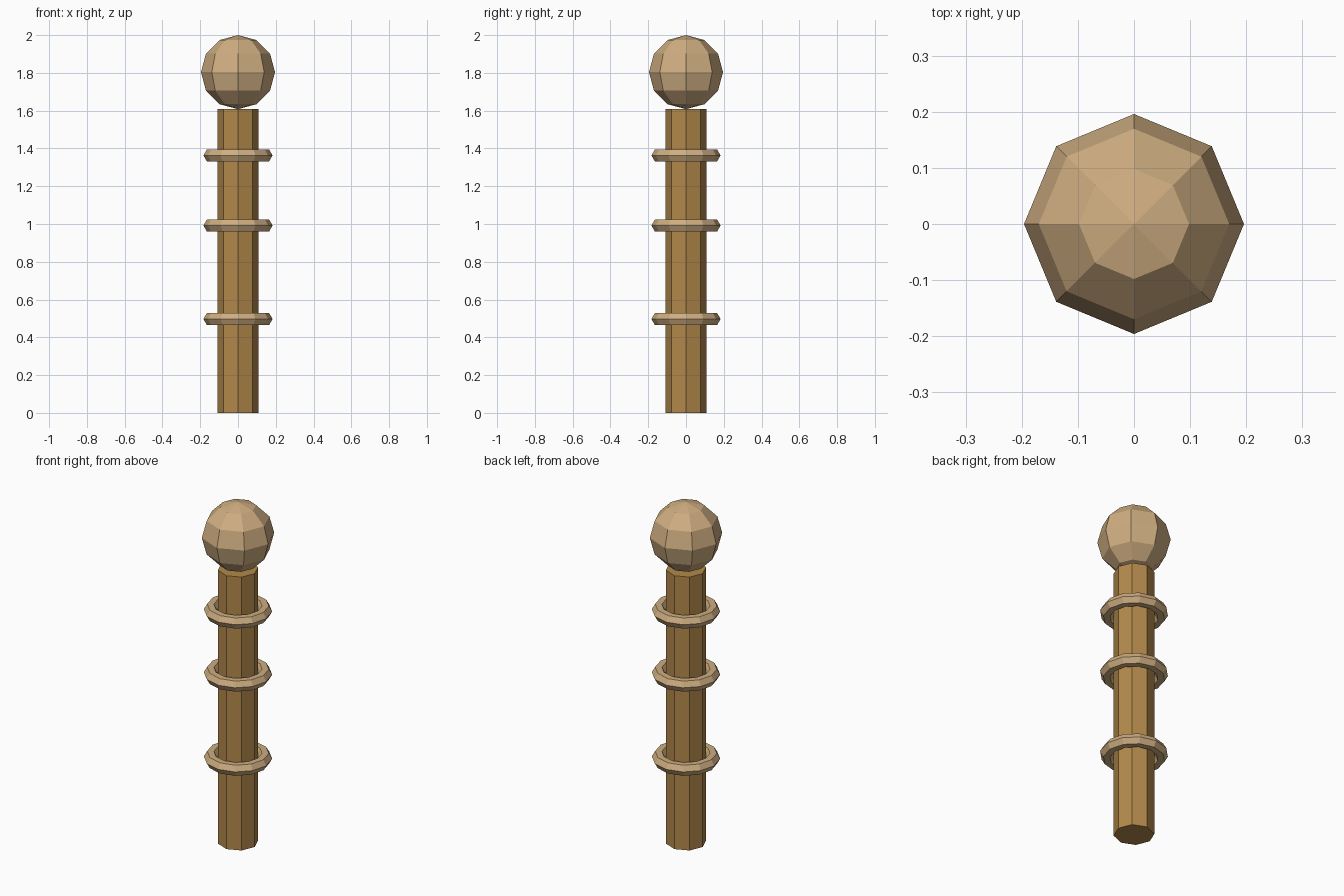
import bpy

if "Cube" in bpy.data.objects:
    bpy.data.objects.remove(bpy.data.objects["Cube"])


def material(name, rgb):
    m = bpy.data.materials.new(name)
    m.diffuse_color = (*rgb, 1.0)
    m.use_nodes = True
    m.node_tree.nodes["Principled BSDF"].inputs["Base Color"].default_value = m.diffuse_color
    return m


dark_wood = material("dark_wood", (0.45, 0.25, 0.07))
pale_wood = material("pale_wood", (0.62, 0.42, 0.22))


def finish(name, mat):
    ob = bpy.context.object
    ob.name = name
    ob.data.materials.append(mat)
    return ob


# Octagonal post
POST_H = 1.608
bpy.ops.mesh.primitive_cylinder_add(vertices=8, radius=0.109, depth=POST_H,
                                    location=(0, 0, POST_H / 2))
finish("post", dark_wood)

# Faceted ball finial resting on the post
BALL_R = 0.196
bpy.ops.mesh.primitive_uv_sphere_add(segments=8, ring_count=6, radius=BALL_R,
                                     location=(0, 0, 2.0 - BALL_R))
finish("ball_finial", pale_wood)

# Three collar rings with hexagonal section
for label, z in (("lower", 0.497), ("middle", 0.992), ("upper", 1.363)):
    bpy.ops.mesh.primitive_torus_add(major_segments=12, minor_segments=6,
                                     major_radius=0.147, minor_radius=0.036,
                                     location=(0, 0, z))
    finish(label + "_ring", pale_wood)
